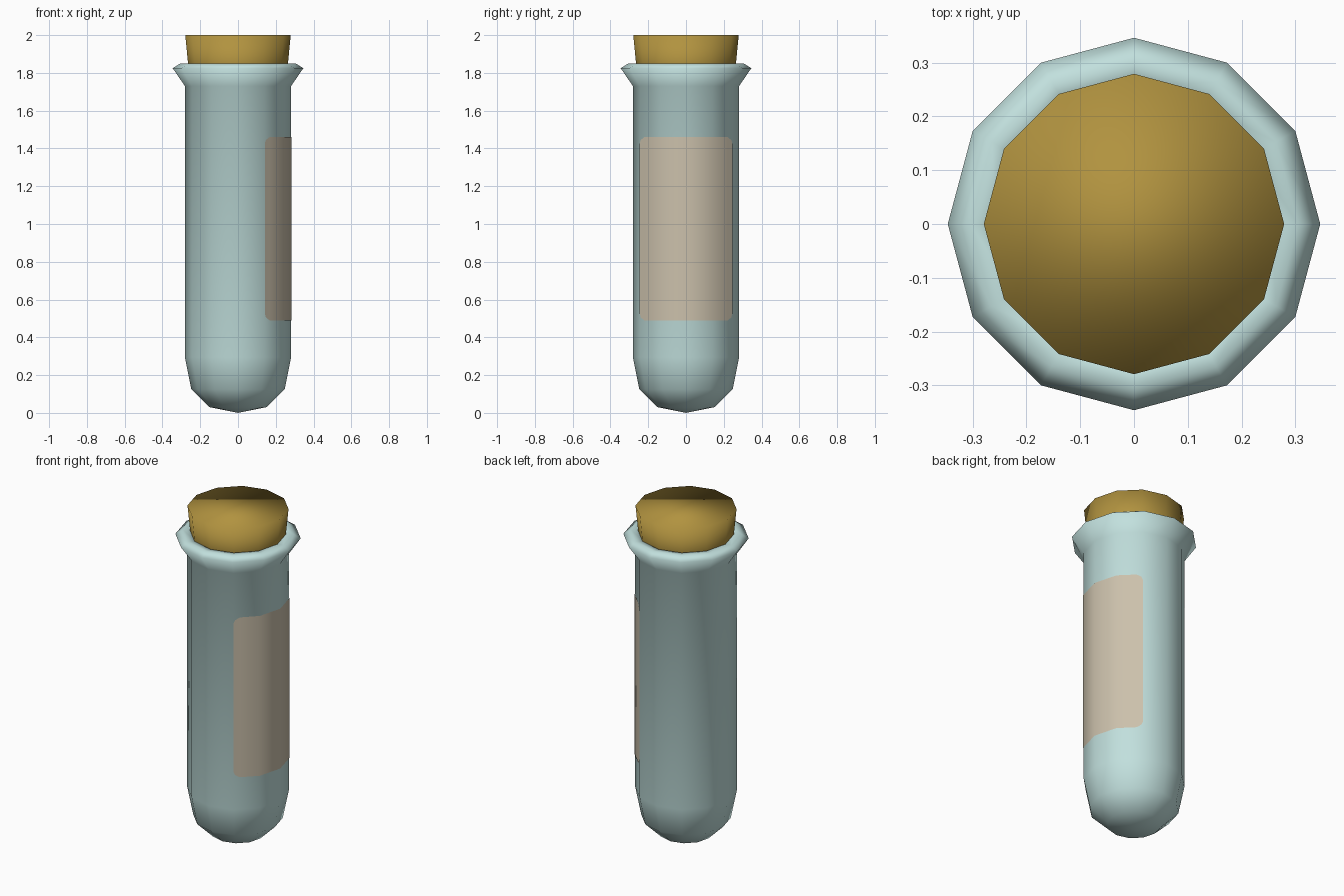
import bpy, bmesh, math

if "Cube" in bpy.data.objects:
    bpy.data.objects.remove(bpy.data.objects["Cube"])

SIDES = 12


def material(name, rgb):
    m = bpy.data.materials.new(name)
    m.diffuse_color = (*rgb, 1.0)
    m.use_nodes = True
    m.node_tree.nodes["Principled BSDF"].inputs["Base Color"].default_value = m.diffuse_color
    return m


def finish(name, bm, mat):
    bmesh.ops.recalc_face_normals(bm, faces=bm.faces[:])
    for f in bm.faces:
        f.smooth = True
    me = bpy.data.meshes.new(name)
    bm.to_mesh(me)
    bm.free()
    me.materials.append(mat)
    ob = bpy.data.objects.new(name, me)
    bpy.context.collection.objects.link(ob)
    return ob


def lathe(name, profile, mat, cap_start=False, cap_end=False):
    """Revolve (radius, height) points; a zero radius becomes a pole."""
    bm = bmesh.new()
    rings = []
    for r, z in profile:
        n = 1 if r == 0 else SIDES
        rings.append([bm.verts.new((r * math.cos(2 * math.pi * i / SIDES),
                                    r * math.sin(2 * math.pi * i / SIDES), z))
                      for i in range(n)])
    for a, b in zip(rings, rings[1:]):
        for i in range(SIDES):
            j = (i + 1) % SIDES
            if len(a) == 1:
                bm.faces.new((a[0], b[j], b[i]))
            else:
                bm.faces.new((a[i], a[j], b[j], b[i]))
    if cap_start:
        bm.faces.new(rings[0][::-1])
    if cap_end:
        bm.faces.new(rings[-1])
    return finish(name, bm, mat)


glass = material("pale glass", (0.54, 0.75, 0.73))
paper = material("paper", (0.60, 0.53, 0.41))
cork = material("cork", (0.44, 0.29, 0.05))

# Tube: rounded bottom, straight wall, flared lip and short inner wall
lathe("tube", [(0, 0.0), (0.15, 0.03), (0.247, 0.125), (0.281, 0.295),
               (0.281, 1.73), (0.346, 1.825), (0.305, 1.85),
               (0.255, 1.845), (0.25, 1.70)], glass)

# Stopper: tapered plug with flat ends
lathe("stopper", [(0.25, 1.70), (0.279, 2.0)], cork, True, True)

# Label: thin sheet wrapped round four wall facets, with clipped corners
R, LOW, HIGH = 0.2835, 0.49, 1.46
bm = bmesh.new()
columns = []


def facet_point(deg, fraction):
    """Point on the facet starting at deg, part of the way along it."""
    a, b = math.radians(deg), math.radians(deg + 30)
    return (R * ((1 - fraction) * math.cos(a) + fraction * math.cos(b)),
            R * ((1 - fraction) * math.sin(a) + fraction * math.sin(b)))


for deg, frac, clip in [(-60, 0, 0.035), (-60, 0.06, 0.015), (-60, 0.24, 0),
                        (-30, 0, 0), (0, 0, 0), (30, 0, 0),
                        (30, 0.76, 0), (30, 0.94, 0.015), (30, 1, 0.035)]:
    x, y = facet_point(deg, frac)
    columns.append((bm.verts.new((x, y, LOW + clip)),
                    bm.verts.new((x, y, HIGH - clip))))
for a, b in zip(columns, columns[1:]):
    bm.faces.new((a[0], b[0], b[1], a[1]))
label = finish("label", bm, paper)
# Make sure the sheet faces outward
if label.data.polygons[3].normal.x < 0:
    label.data.flip_normals()
